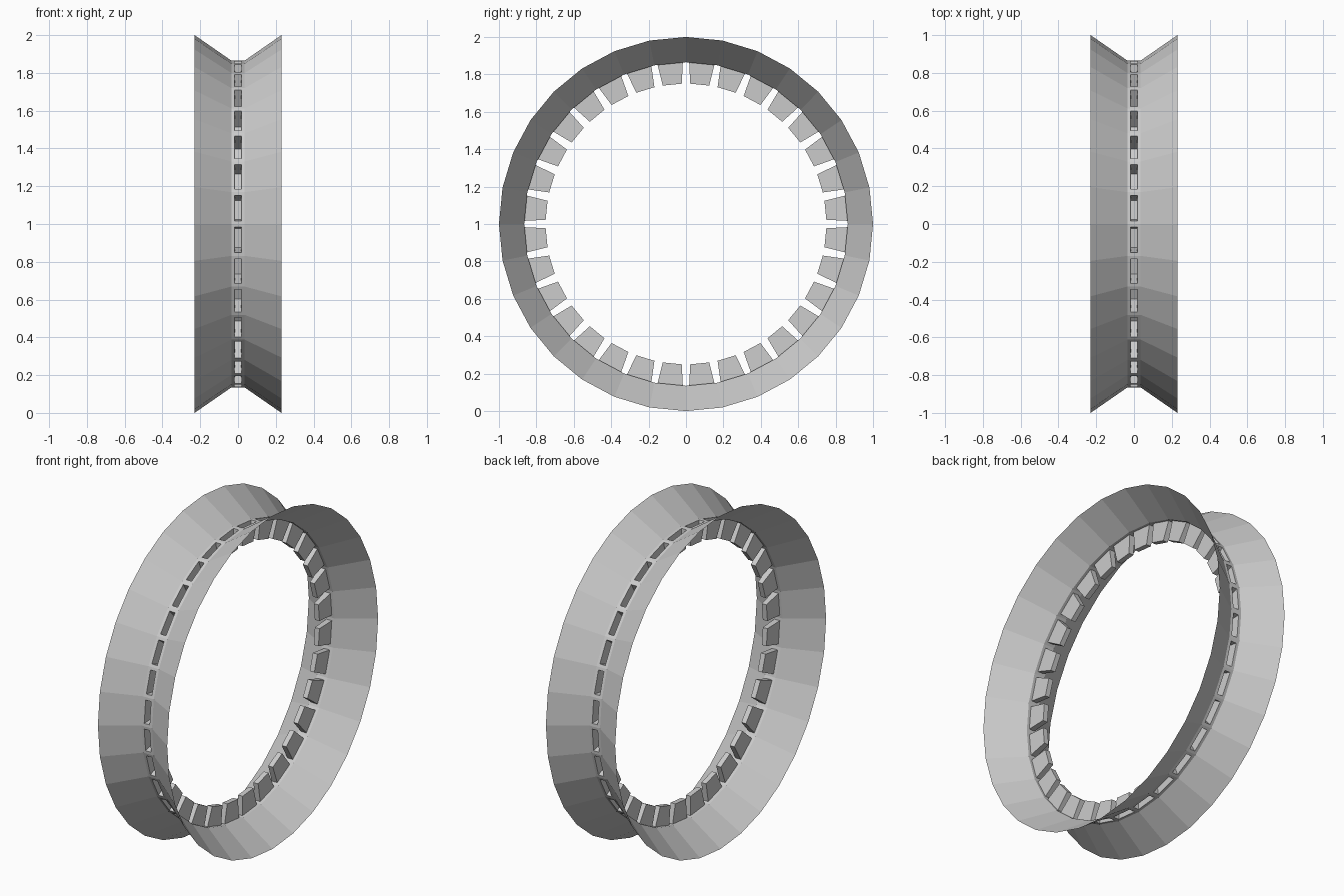
import bpy, bmesh
from math import sin, cos, pi

if "Cube" in bpy.data.objects:
    bpy.data.objects.remove(bpy.data.objects["Cube"])

SIDES = 32
# rim cross-section: (x, radius)
PROFILE = [(-0.23, 1.0), (-0.035, 0.865), (0.035, 0.865), (0.23, 1.0)]

bm = bmesh.new()

# flared rim swept around the x axis
rings = []
for i in range(SIDES):
    a = 2 * pi * i / SIDES
    rings.append([bm.verts.new((x, r * sin(a), 1 + r * cos(a))) for x, r in PROFILE])
band = []
for i in range(SIDES):
    p, q = rings[i], rings[(i + 1) % SIDES]
    for j in range(3):
        f = bm.faces.new((p[j], p[j + 1], q[j + 1], q[j]))
        if j == 1:
            band.append(f)
bmesh.ops.recalc_face_normals(bm, faces=bm.faces)

# tapered pockets pushed inward from each face of the groove floor
bmesh.ops.inset_individual(bm, faces=band, thickness=0.017, use_even_offset=True)
pockets = bmesh.ops.extrude_discrete_faces(bm, faces=band)["faces"]
for f in pockets:
    c = f.calc_center_median()
    inward = c.copy()
    inward.x, inward.z = 0, c.z - 1
    inward.normalize()
    for v in f.verts:
        d = v.co - c
        d.x *= 0.85
        d.y *= 0.75
        d.z *= 0.75
        v.co = c + d - inward * 0.112

# make the outside of the rim face away from the axis
f = band[0] if band[0].is_valid else pockets[0]
c = pockets[0].calc_center_median()
if pockets[0].normal.y * c.y + pockets[0].normal.z * (c.z - 1) < 0:
    bmesh.ops.reverse_faces(bm, faces=bm.faces)

mesh = bpy.data.meshes.new("pocketed_rim")
bm.to_mesh(mesh)
bm.free()
rim = bpy.data.objects.new("pocketed_rim", mesh)
bpy.context.collection.objects.link(rim)
